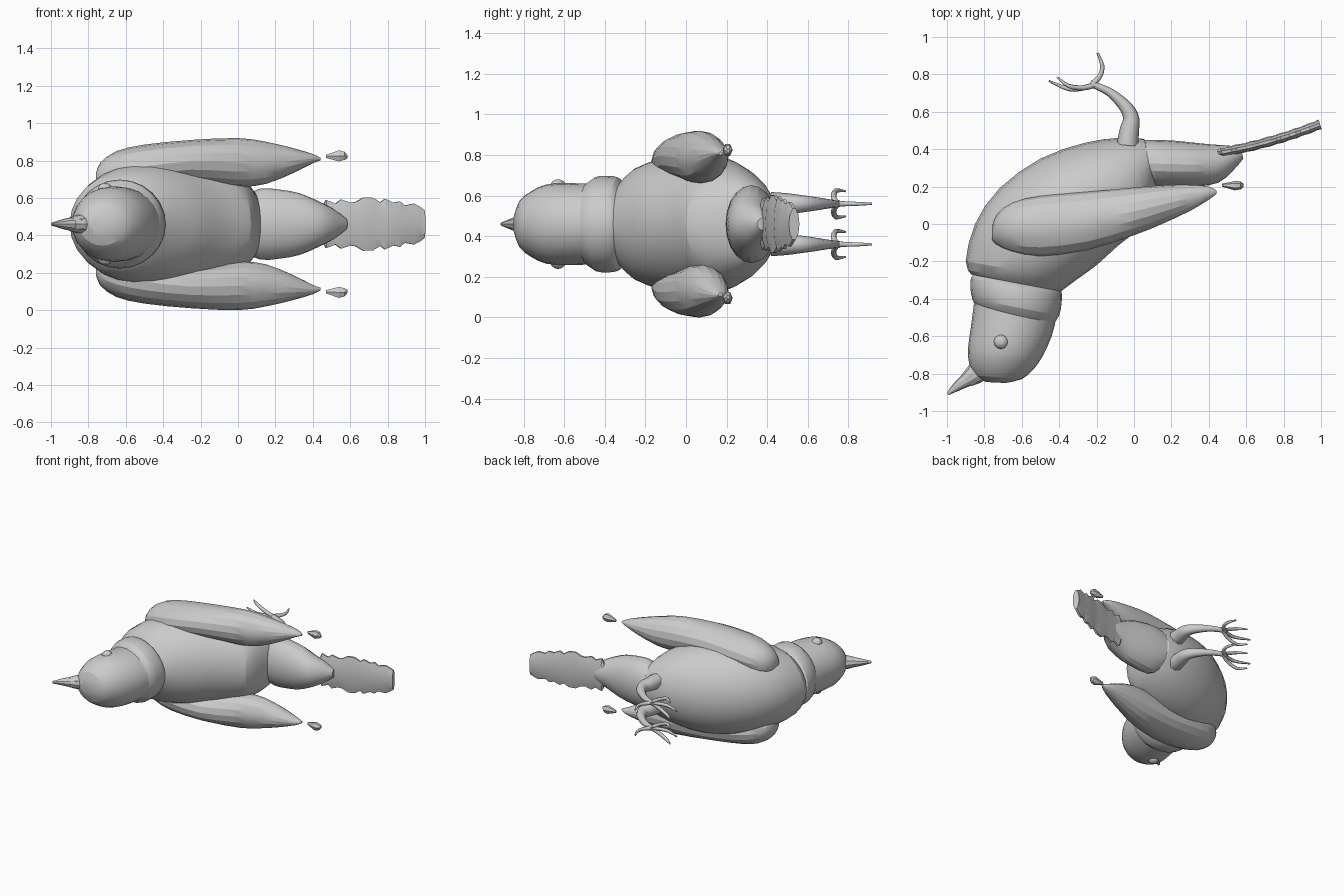
import bpy, bmesh, math
from mathutils import Vector

if "Cube" in bpy.data.objects:
    bpy.data.objects.remove(bpy.data.objects["Cube"])

MID = 0.46  # height of the symmetry plane (bird lies on its side)


def smooth_path(rows, k):
    """Catmull-Rom resampling of rows of numbers."""
    rows = [Vector(r) for r in rows]
    out = []
    for i in range(len(rows) - 1):
        p0, p1 = rows[max(i - 1, 0)], rows[i]
        p2, p3 = rows[i + 1], rows[min(i + 2, len(rows) - 1)]
        for j in range(k):
            t = j / k
            out.append(0.5 * (2 * p1 + (p2 - p0) * t + (2 * p0 - 5 * p1 + 4 * p2 - p3) * t * t
                              + (3 * p1 - p0 - 3 * p2 + p3) * t ** 3))
    return out + [rows[-1]]


def loft(name, rows, sides=20, k=2, angle=20):
    """Rows: belly point x,y, back point x,y, half height, centre height."""
    bm = bmesh.new()
    rings = []
    for ax, ay, bx, by, h, zc in smooth_path(rows, k):
        ring = []
        for i in range(sides):
            a = 2 * math.pi * i / sides
            c = math.cos(a) / 2
            ring.append(bm.verts.new(((ax + bx) / 2 + (ax - bx) * c,
                                      (ay + by) / 2 + (ay - by) * c,
                                      MID + zc + h * math.sin(a))))
        rings.append(ring)
    for r, s in zip(rings, rings[1:]):
        for i in range(sides):
            j = (i + 1) % sides
            bm.faces.new((r[i], r[j], s[j], s[i]))
    bm.faces.new(rings[0])
    bm.faces.new(rings[-1])
    bmesh.ops.recalc_face_normals(bm, faces=bm.faces)
    me = bpy.data.meshes.new(name)
    bm.to_mesh(me)
    bm.free()
    ob = bpy.data.objects.new(name, me)
    bpy.context.collection.objects.link(ob)
    finish(ob, angle)
    return ob


def finish(ob, angle):
    bpy.ops.object.select_all(action='DESELECT')
    ob.select_set(True)
    bpy.context.view_layer.objects.active = ob
    bpy.ops.object.shade_smooth_by_angle(angle=math.radians(angle))


def tube(name, pts, sides_res=1):
    """Tapered tube through points x, y, z offset, radius."""
    cu = bpy.data.curves.new(name, 'CURVE')
    cu.dimensions = '3D'
    cu.bevel_depth = 1.0
    cu.bevel_resolution = sides_res
    cu.use_fill_caps = True
    pts = smooth_path(pts, 3)
    sp = cu.splines.new('POLY')
    sp.points.add(len(pts) - 1)
    for p, (x, y, z, r) in zip(sp.points, pts):
        p.co = (x, y, MID + z, 1)
        p.radius = r
    ob = bpy.data.objects.new(name, cu)
    bpy.context.collection.objects.link(ob)
    bpy.ops.object.select_all(action='DESELECT')
    ob.select_set(True)
    bpy.context.view_layer.objects.active = ob
    bpy.ops.object.convert(target='MESH')


# body
loft("body", [(-.87, -.27, -.39, -.36, .21, 0), (-.9, -.2, -.31, -.30, .275, 0),
              (-.85, 0, -.2, -.22, .325, 0), (-.72, .19, -.09, -.12, .338, 0),
              (-.5, .35, 0, -.05, .335, 0), (-.26, .435, .07, 0, .295, 0),
              (-.08, .46, .1, .08, .24, 0), (.05, .455, .12, .19, .17, 0),
              (.1, .42, .13, .25, .08, 0)], 24)
# rump cone
loft("rump", [(0, .45, .05, .2, .15, 0), (.12, .45, .12, .195, .19, 0),
              (.22, .445, .22, .195, .185, 0), (.32, .435, .34, .2, .165, 0),
              (.42, .425, .45, .22, .12, 0), (.5, .42, .525, .28, .08, 0),
              (.57, .41, .585, .35, .03, 0)])
# collar and head
loft("collar", [(-.855, -.27, -.39, -.355, .2, 0), (-.872, -.29, -.385, -.38, .23, 0),
                (-.875, -.34, -.388, -.43, .238, 0), (-.865, -.4, -.4, -.49, .232, 0),
                (-.845, -.44, -.435, -.54, .195, 0)], 24)
loft("head", [(-.855, -.42, -.415, -.5, .198, 0), (-.872, -.55, -.44, -.6, .202, 0),
              (-.888, -.67, -.49, -.71, .195, 0), (-.88, -.75, -.54, -.78, .16, 0),
              (-.85, -.81, -.6, -.83, .115, 0), (-.79, -.845, -.69, -.85, .04, 0)], 24)
# beak
loft("beak_base", [(-.86, -.72, -.76, -.81, .05, 0), (-.89, -.765, -.815, -.845, .05, 0),
                   (-.925, -.81, -.865, -.865, .036, 0)], 10)
loft("beak_tip", [(-.88, -.78, -.82, -.85, .04, 0), (-.93, -.815, -.88, -.868, .034, 0),
                  (-.97, -.86, -.945, -.895, .02, 0), (-1, -.9, -.992, -.915, .008, 0)], 10)

# tail with scalloped edges
edge = [(.44, .07), (.47, .135), (.52, .115), (.55, .138), (.6, .12), (.63, .125),
        (.67, .15), (.72, .148), (.76, .122), (.785, .142), (.83, .12), (.865, .128),
        (.89, .105), (.94, .115), (.97, .098), (.995, .08)]
tail = []
for i, (x, w) in enumerate(edge):
    t = (x - .44) / .555
    y = .378 + .09 * t + .065 * t * t
    th = .022 + .004 * (i % 2)
    tail.append((x - .008, y + th, x + .008, y - th, w, 0))
loft("tail", tail, 10, 1)

wing = [(-.76, -.08, -.02, .21, .27), (-.735, -.11, .05, .18, .33),
        (-.65, -.15, .115, .17, .39), (-.5, -.172, .15, .19, .425),
        (-.25, -.14, .172, .22, .45), (0, -.06, .195, .20, .46),
        (.15, 0, .207, .215, .44), (.3, .07, .21, .275, .405),
        (.4, .13, .2, .325, .375), (.44, .16, .18, .34, .355)]

for side, s in (("upper", 1), ("lower", -1)):
    # wing and detached wing-tip feather
    loft(side + "_wing", [(x, hi, x, lo, (o - i) / 2, s * (o + i) / 2)
                          for x, lo, hi, i, o in wing], 16)
    loft(side + "_wing_tip", [(.47, .215, .47, .2, .01, s * .362), (.54, .23, .54, .18, .034, s * .365),
                              (.57, .228, .57, .185, .025, s * .365), (.585, .215, .585, .2, .01, s * .36)], 6, 1)
    # eye
    bpy.ops.mesh.primitive_uv_sphere_add(segments=12, ring_count=8, radius=.041,
                                         location=(-.71, -.63, MID + s * .18))
    eye = bpy.context.object
    eye.name = side + "_eye"
    finish(eye, 20)
    # leg and toes
    z = s * .1
    tube(side + "_leg", [(-.035, .42, z, .058), (-.025, .5, z, .052), (-.015, .56, z, .044),
                         (-.04, .62, z, .036), (-.11, .69, z, .025), (-.17, .725, z, .02),
                         (-.235, .752, z, .018)], 2)
    tube(side + "_back_toe", [(-.22, .748, z, .017), (-.18, .795, z, .013),
                              (-.17, .85, z, .011), (-.195, .915, z, .006)])
    for n, (d, ex, ey) in enumerate(((-.065, -.41, .785), (0, -.455, .765), (.065, -.41, .785))):
        tube(f"{side}_front_toe_{n}", [(-.21, .745, z, .016), (-.27, .728, z + d * .5, .014),
                                       (-.35, .722 + .25 * abs(d), z + d, .012),
                                       (ex, ey, z + d * .95, .005)])
